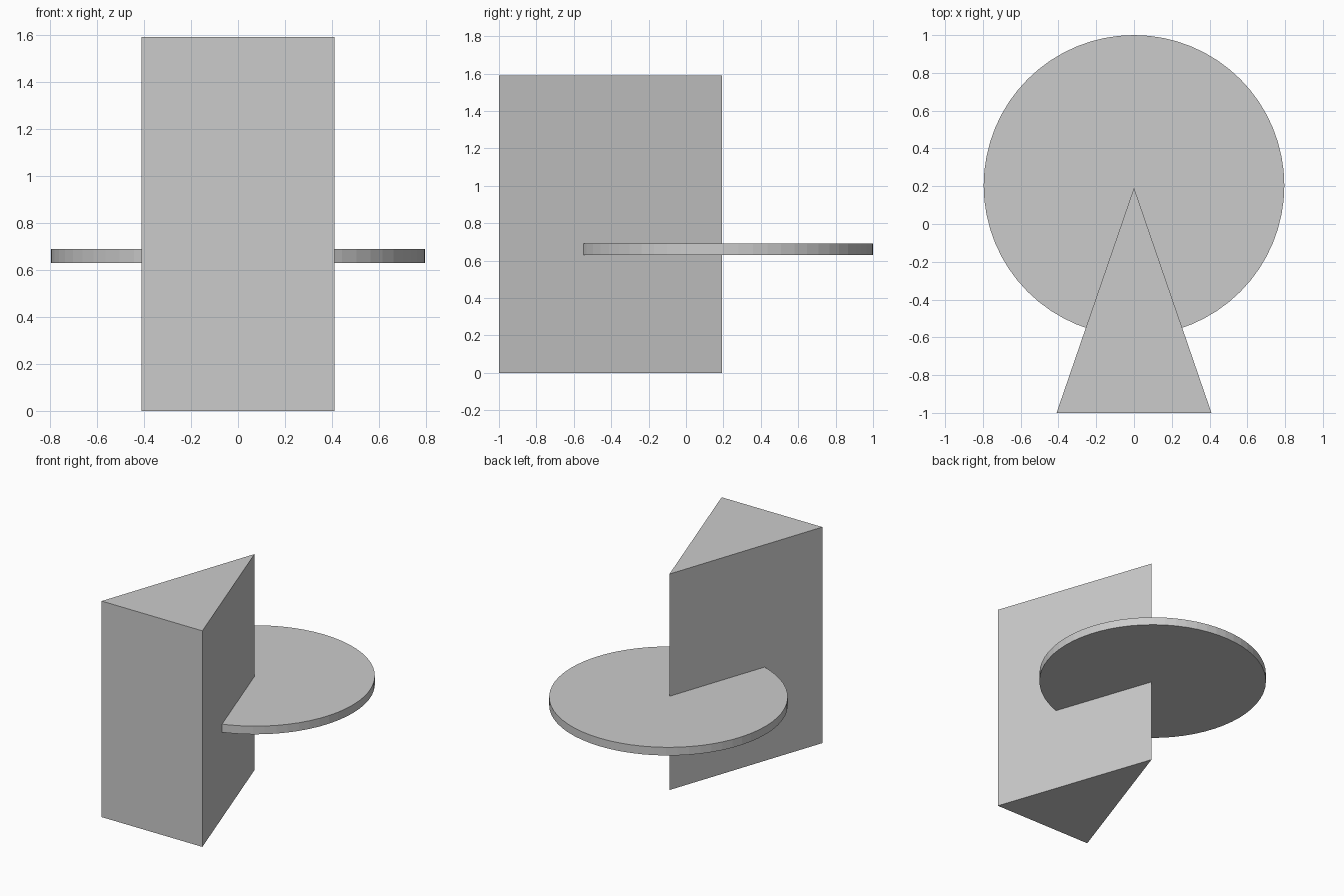
import bpy, bmesh

if "Cube" in bpy.data.objects:
    bpy.data.objects.remove(bpy.data.objects["Cube"])

# Triangular upright wedge, extruded from its plan outline
HEIGHT = 1.59
bm = bmesh.new()
outline = [(-0.41, -1.0), (0.41, -1.0), (0.0, 0.192)]
base = bm.faces.new([bm.verts.new((x, y, 0)) for x, y in outline])
top = bmesh.ops.extrude_face_region(bm, geom=[base])["geom"]
bmesh.ops.translate(bm, vec=(0, 0, HEIGHT),
                    verts=[v for v in top if isinstance(v, bmesh.types.BMVert)])
bmesh.ops.recalc_face_normals(bm, faces=bm.faces)
mesh = bpy.data.meshes.new("upright_wedge")
bm.to_mesh(mesh)
bm.free()
bpy.context.collection.objects.link(bpy.data.objects.new("upright_wedge", mesh))

# Thin round disc pierced by the wedge
bpy.ops.mesh.primitive_cylinder_add(vertices=64, radius=0.796, depth=0.06,
                                    location=(0, 0.204, 0.66))
bpy.context.object.name = "round_disc"
